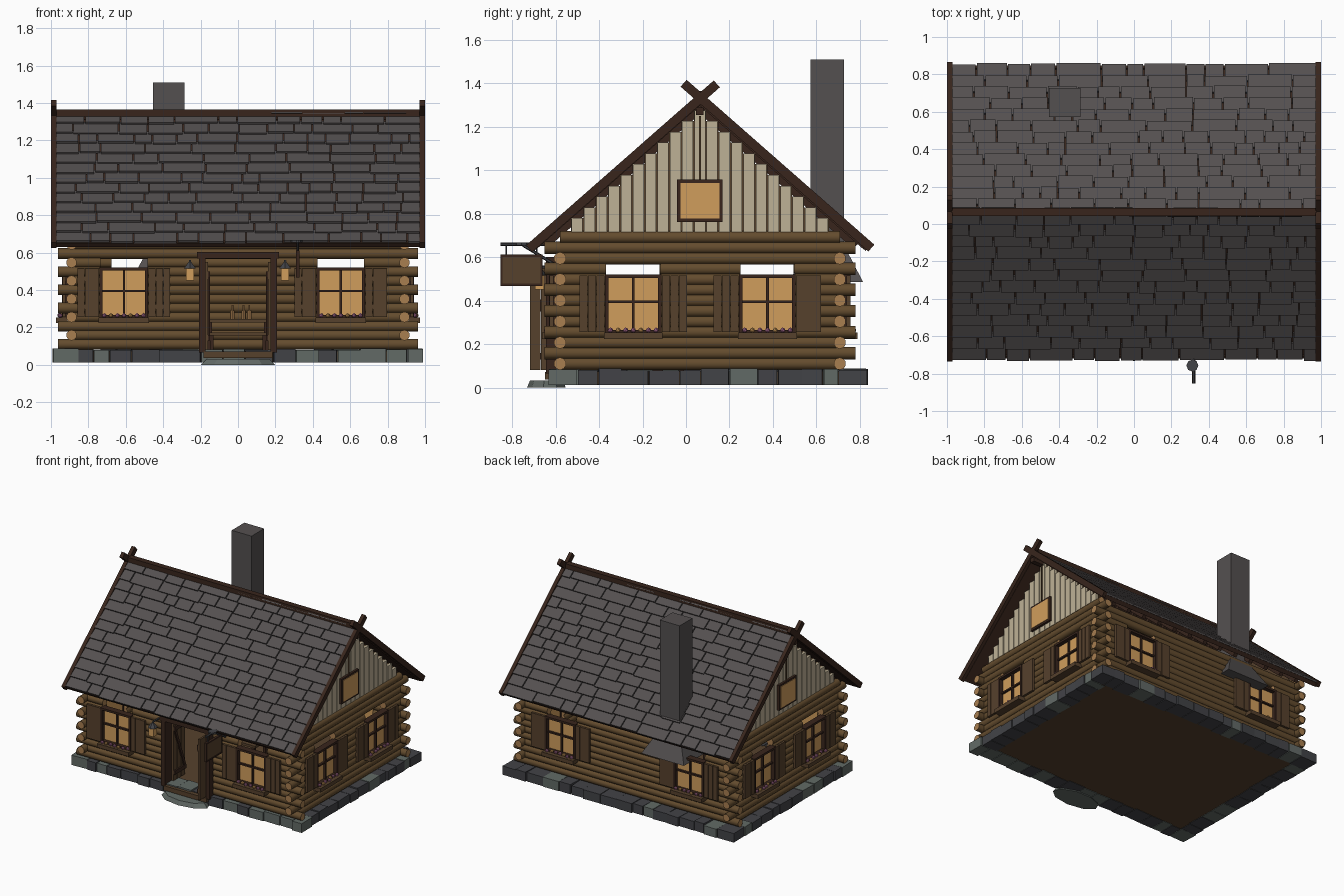
import bpy, bmesh, math, random
from mathutils import Matrix, Vector

if "Cube" in bpy.data.objects:
    bpy.data.objects.remove(bpy.data.objects["Cube"])

random.seed(4)
PALETTE = {  # sRGB 0-255
    "log_brown": (100, 76, 46), "log_end_tan": (168, 126, 80), "dark_trim": (56, 37, 28),
    "plank_brown": (86, 65, 44), "shingle_grey": (84, 80, 80), "stone_light": (98, 106, 102),
    "stone_dark": (66, 67, 71), "gable_cream": (190, 177, 150), "window_glow": (208, 157, 92),
    "flower_pink": (176, 112, 150)}
MATS = {}
for key, rgb in PALETTE.items():
    MATS[key] = bpy.data.materials.new(key)
    MATS[key].diffuse_color = [((c / 255 + 0.055) / 1.055) ** 2.4 for c in rgb] + [1]

CY = 0.064                      # middle of the house in y
T = Matrix.Translation
I4 = Matrix.Identity(4)
parts = {}                      # part name -> (bmesh, used materials)


def paint(part, verts, mat, end_mat=None):
    bm, mats = parts[part]
    for m in (mat, end_mat):
        if m and m not in mats:
            mats.append(m)
    for f in {f for v in verts for f in v.link_faces}:
        f.material_index = mats.index(end_mat if end_mat and len(f.verts) > 4 else mat)


def mesh(part):
    return parts.setdefault(part, (bmesh.new(), []))[0]


def box(part, c, s, mat, M=I4, rot=I4):
    m = M @ T(c) @ rot @ Matrix.Diagonal((*s, 1))
    v = bmesh.ops.create_cube(mesh(part), size=1, matrix=m)["verts"]
    paint(part, v, mat)
    return v


def rod(part, a, b, r, mat, M=I4, end=None, n=10, r2=None):
    a, b = Vector(a), Vector(b)
    q = (b - a).to_track_quat('Z', 'Y').to_matrix().to_4x4()
    v = bmesh.ops.create_cone(mesh(part), cap_ends=True, segments=n, radius1=r,
                              radius2=r if r2 is None else r2, depth=(b - a).length,
                              matrix=M @ T((a + b) / 2) @ q)["verts"]
    paint(part, v, mat, end)


def ball(part, c, r, mat, M=I4):
    v = bmesh.ops.create_icosphere(mesh(part), subdivisions=1, radius=r, matrix=M @ T(c))["verts"]
    paint(part, v, mat)


def window(u, M):
    box("window_panes", (u, -0.012, 0.385), (0.24, 0.012, 0.25), "window_glow", M)
    for s in (-1, 1):
        box("window_frames", (u + s * 0.122, -0.025, 0.385), (0.016, 0.05, 0.27), "dark_trim", M)
        box("window_frames", (u, -0.025, 0.385 + s * 0.127), (0.25, 0.05, 0.016), "dark_trim", M)
        for k in (-1, 0, 1):    # three boards to a shutter
            box("shutters", (u + s * 0.19 + k * 0.039, -0.04, 0.385), (0.037, 0.018, 0.26), "plank_brown", M)
        for z in (0.31, 0.46):
            box("shutters", (u + s * 0.19, -0.035, z), (0.114, 0.012, 0.025), "plank_brown", M)
    box("window_frames", (u, -0.024, 0.385), (0.012, 0.02, 0.25), "dark_trim", M)
    box("window_frames", (u, -0.024, 0.395), (0.24, 0.02, 0.012), "dark_trim", M)
    box("flower_boxes", (u, -0.052, 0.238), (0.27, 0.06, 0.03), "plank_brown", M)
    for k in range(7):
        ball("flowers", (u - 0.105 + k * 0.035, -0.055 + random.uniform(-.01, .01), 0.264),
             0.013, "window_glow" if k % 3 == 1 else "flower_pink", M)


def log_wall(M, half, windows, side, door=False):
    for i in range(13 if side else 12):
        z = 0.11 + 0.0485 * i
        ext = 0.072 if i % 2 == side else 0
        gaps = [(u - 0.125, u + 0.125) for u in windows] if 3 <= i <= 9 else []
        if door and i <= 9:
            gaps.append((-0.19, 0.19))
        u = -half - ext
        for a, b in sorted(gaps) + [(half + ext, None)]:
            rod("wall_logs", (u, 0, z), (a, 0, z), 0.0285, "log_brown", M, "log_end_tan")
            u = b
    for u in windows:
        window(u, M)


# Log walls with windows
turn = lambda deg: Matrix.Rotation(math.radians(deg), 4, 'Z')
FRONT = T((0, -0.58, 0))
log_wall(FRONT, 0.89, (-0.61, 0.55), 0, True)
log_wall(T((0, 0.708, 0)) @ turn(180), 0.89, (-0.55, 0.55), 0)
SIDES = [T((s * 0.89, CY, 0)) @ turn(s * 90) for s in (1, -1)]
for M in SIDES:
    log_wall(M, 0.644, (-0.307, 0.311), 1)

# Gables: vertical boards under the slope with a small window
for M in SIDES:
    for k in range(21):
        u = (k - 10) * 0.0565
        top = 1.285 - 0.878 * (abs(u) + 0.01)
        box("gable_boards", (u, 0.0, (0.71 + top) / 2), (0.05, 0.02, top - 0.71), "gable_cream", M)
        box("gable_backing", (u, 0.018, (0.71 + top) / 2), (0.0565, 0.014, top - 0.71), "plank_brown", M)
    box("gable_window_frame", (0, -0.01, 0.86), (0.21, 0.035, 0.195), "dark_trim", M)
    box("gable_window_pane", (0, -0.027, 0.86), (0.18, 0.009, 0.165), "window_glow", M)
    box("gable_post", (0, -0.008, 1.1), (0.01, 0.02, 0.3), "plank_brown", M)
    box("ridge_purlin_end", (0, -0.04, 1.272), (0.035, 0.12, 0.035), "dark_trim", M)

# Roof: deck, rafters, overlapping shingles and crossed verge boards
L = math.hypot(0.78, 0.685)
for s in (-1, 1):
    dy, dz = s * 0.78 / L, -0.685 / L
    R = Matrix(((1, 0, 0, 0), (0, dy, -dz * s, CY), (0, dz, abs(dy), 1.335), (0, 0, 0, 1)))
    box("roof_deck", (0, 0.515, -0.018), (1.95, 1.03, 0.02), "dark_trim", R)
    box("eave_board", (0, 1.03, -0.012), (1.97, 0.018, 0.03), "dark_trim", R)
    for k in range(13):
        box("rafters", (-0.84 + 0.14 * k, 0.5, -0.042), (0.03, 0.98, 0.03), "dark_trim", R)
    for row in range(13):
        x = -0.975
        while x < 0.97:
            w = random.uniform(0.09, 0.25)
            w = 0.975 - x if x + w > 0.92 else w
            v = (row + 0.5) * 0.08 - 0.012 + random.uniform(-0.006, 0.006)
            box("shingles", (x + w / 2, v, 0.004), (w - 0.007, 0.105, 0.013), "shingle_grey", R,
                Matrix.Rotation(0.13, 4, 'X'))
            x += w
    for e in (-1, 1):
        box("verge_boards", (e * 0.985, 0.475, -0.002 + 0.002 * s), (0.028, 1.15, 0.042), "dark_trim", R)
box("ridge_cap", (0, CY, 1.345), (1.95, 0.045, 0.04), "dark_trim")

# Chimney with flared hood below
box("chimney", (-0.37, 0.65, 1.085), (0.17, 0.155, 0.85), "shingle_grey")
for v in box("chimney_hood", (-0.37, 0.645, 0.575), (0.17, 0.155, 0.18), "shingle_grey"):
    if v.co.z < 0.57:
        v.co.x = -0.37 + (v.co.x + 0.37) * 2.15
        v.co.y = 0.645 + (v.co.y - 0.645) * 2.2

# Stone foundation and floor
def stone_row(a, b, axis, other):
    x = a
    while x < b - 0.01:
        w = random.uniform(0.08, 0.15)
        w = b - x if x + w > b - 0.06 else w
        c = [x + w / 2, other + random.uniform(-0.008, 0.008)]
        d = [w - 0.004, 0.13]
        if axis:
            c.reverse()
            d.reverse()
        rot = Matrix.Rotation(random.uniform(-0.05, 0.05), 4, 'Z')
        h = random.uniform(0.066, 0.076)
        box("foundation_stones", (*c, 0.012 + h / 2), (*d, h),
            random.choice(("stone_light", "stone_dark", "stone_dark")), rot=rot)
        x += w


for y in (-0.56, 0.765):
    stone_row(-0.99, 0.99, 0, y)
for x in (-0.92, 0.92):
    stone_row(-0.5, 0.70, 1, x)
box("floor", (0, 0.1, 0.045), (1.78, 1.28, 0.06), "plank_brown")
rod("step_stone", (0, 0, 0), (0, 0, 0.032), 0.2, "stone_light", T((0, -0.64, 0)) @ Matrix.Diagonal((1, 0.46, 1, 1)),
    n=9, r2=0.17)

# Doorway with two open leaves
for s in (-1, 1):
    box("door_frame", (s * 0.192, -0.015, 0.33), (0.034, 0.1, 0.53), "dark_trim", FRONT)
    H = T((s * 0.168, -0.645 if s > 0 else -0.49, 0.315))
    for k in (-1, 0, 1):
        box("door_leaves", (0, k * 0.049, 0), (0.016, 0.047, 0.47), "plank_brown", H)
    for z in (-0.17, 0.17):
        box("door_braces", (-s * 0.013, 0, z), (0.012, 0.14, 0.03), "dark_trim", H)
    box("door_braces", (-s * 0.013, 0, 0), (0.012, 0.02, 0.34), "dark_trim", H, Matrix.Rotation(0.36, 4, 'X'))
box("door_frame", (0, -0.015, 0.585), (0.44, 0.1, 0.034), "dark_trim", FRONT)
box("threshold", (0, -0.02, 0.055), (0.37, 0.1, 0.035), "plank_brown", FRONT)

# Table, benches and bottles inside
box("table_top", (0, 0.05, 0.235), (0.36, 0.2, 0.018), "plank_brown")
for s in (-1, 1):
    box("bench_seats", (0, 0.05 + s * 0.18, 0.165), (0.34, 0.07, 0.015), "plank_brown")
    for t in (-1, 1):
        box("table_legs", (s * 0.15, 0.05 + t * 0.07, 0.15), (0.022, 0.022, 0.16), "dark_trim")
        box("bench_legs", (s * 0.14, 0.05 + t * 0.18, 0.115), (0.02, 0.05, 0.09), "dark_trim")
for x in (-0.03, 0.03, 0.06):
    rod("bottles", (x, 0.03, 0.244), (x, 0.03, 0.29), 0.012, "log_end_tan", n=8)
    rod("bottles", (x, 0.03, 0.29), (x, 0.03, 0.32), 0.005, "log_end_tan", n=8)

# Lanterns beside the door
for x in (-0.257, 0.252):
    box("lantern_glass", (x, -0.675, 0.484), (0.042, 0.042, 0.065), "window_glow")
    rod("lantern_caps", (x, -0.675, 0.516), (x, -0.675, 0.55), 0.036, "stone_dark", n=6, r2=0.008)
    rod("lantern_arms", (x, -0.675, 0.555), (x, -0.6, 0.555), 0.007, "stone_dark", n=6)

# Hanging sign on a bracket
box("sign_board", (0.32, -0.757, 0.54), (0.014, 0.18, 0.125), "plank_brown")
for s in (-1, 1):
    box("sign_frame", (0.32, -0.757 + s * 0.092, 0.54), (0.02, 0.01, 0.145), "dark_trim")
    box("sign_frame", (0.32, -0.757, 0.54 + s * 0.067), (0.02, 0.19, 0.01), "dark_trim")
    rod("sign_hangers", (0.32, -0.757 + s * 0.07, 0.61), (0.32, -0.757 + s * 0.07, 0.66), 0.004, "stone_dark", n=6)
rod("sign_bracket", (0.32, -0.853, 0.66), (0.32, -0.6, 0.66), 0.008, "stone_dark", n=6)
rod("sign_bracket", (0.32, -0.75, 0.655), (0.32, -0.61, 0.57), 0.007, "stone_dark", n=6)
rod("sign_disc", (0.312, -0.757, 0.654), (0.312, -0.757, 0.668), 0.032, "stone_dark", n=8)

# Turn every part into an object
for name, (bm, mats) in parts.items():
    bmesh.ops.recalc_face_normals(bm, faces=bm.faces)
    me = bpy.data.meshes.new(name)
    bm.to_mesh(me)
    bm.free()
    for m in mats:
        me.materials.append(MATS[m])
    ob = bpy.data.objects.new(name, me)
    bpy.context.collection.objects.link(ob)
    if name == "wall_logs":
        bpy.context.view_layer.objects.active = ob
        ob.select_set(True)
        bpy.ops.object.shade_smooth_by_angle(angle=math.radians(40))
        ob.select_set(False)

for m in bpy.data.materials:
    if m.users and not m.is_grease_pencil:
        m.use_nodes = True
        m.node_tree.nodes["Principled BSDF"].inputs["Base Color"].default_value = m.diffuse_color
